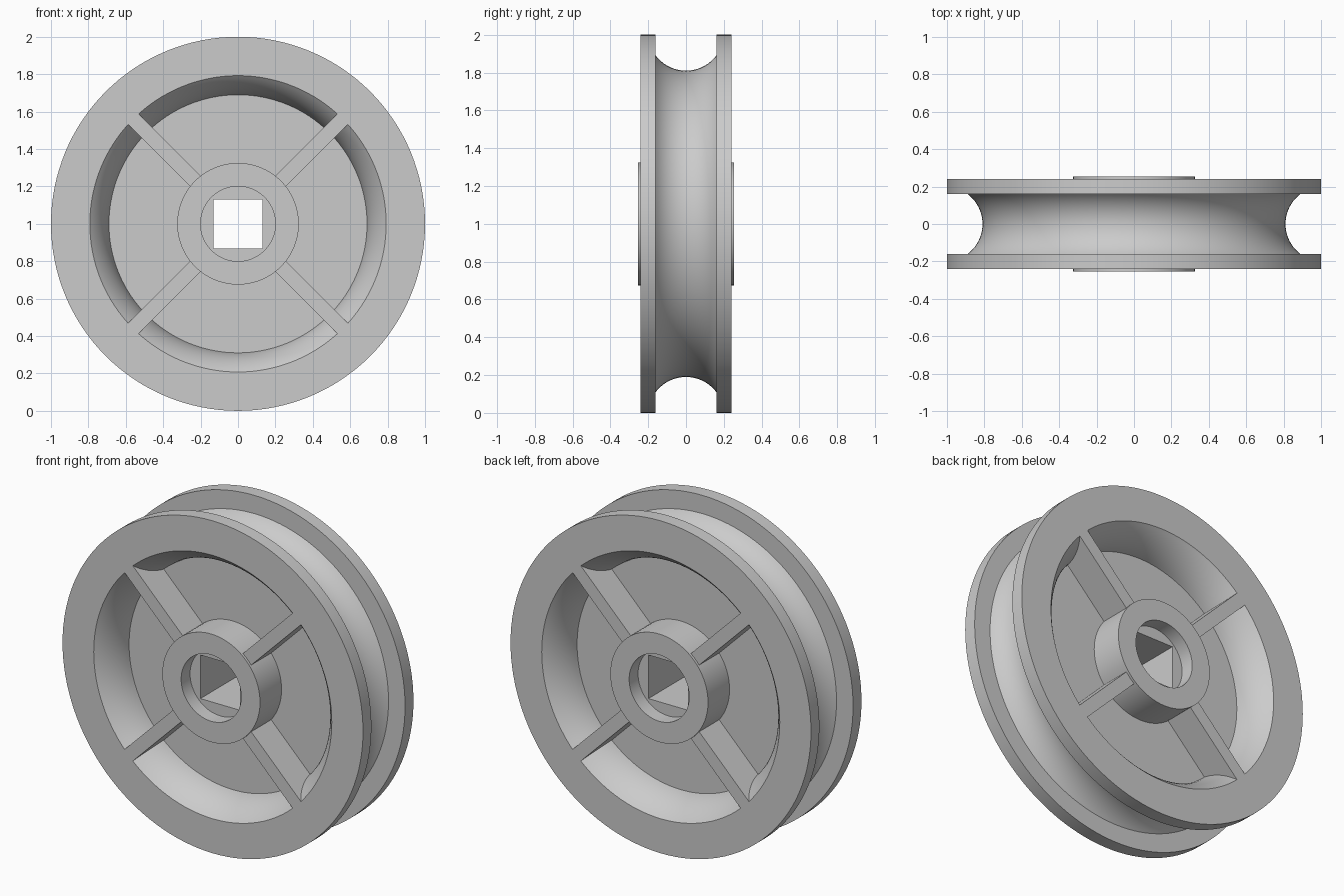
import bpy, bmesh, math
from mathutils import Matrix, Vector

if "Cube" in bpy.data.objects:
    bpy.data.objects.remove(bpy.data.objects["Cube"])

SEGMENTS = 128
CENTRE_Z = 1.0


def make_object(name, bm):
    bmesh.ops.recalc_face_normals(bm, faces=bm.faces)
    mesh = bpy.data.meshes.new(name)
    bm.to_mesh(mesh)
    bm.free()
    obj = bpy.data.objects.new(name, mesh)
    bpy.context.collection.objects.link(obj)
    return obj


def arc(radius, y0, y1, steps):
    """Points (r, y) on a circle around the groove centre, from y0 to y1."""
    a0, a1 = math.asin(y0 / radius), math.asin(y1 / radius)
    angles = [a0 + (a1 - a0) * i / steps for i in range(steps + 1)]
    return [(1.01 - radius * math.cos(a), radius * math.sin(a)) for a in angles]


def lathe(name, profile):
    """Turn an (r, y) profile, closed on the axis, around the y axis."""
    bm = bmesh.new()
    verts = [bm.verts.new((r, y, CENTRE_Z)) for r, y in profile]
    edges = [bm.edges.new(pair) for pair in zip(verts, verts[1:])]
    bmesh.ops.spin(bm, geom=verts + edges, cent=(0, 0, CENTRE_Z), axis=(0, 1, 0),
                   angle=math.tau, steps=SEGMENTS, use_merge=True)
    bmesh.ops.remove_doubles(bm, verts=bm.verts, dist=1e-5)
    return make_object(name, bm)


def add_box(bm, centre, size, turn=0.0):
    """Box placed relative to the axle, then turned around it."""
    m = (Matrix.Translation((0, 0, CENTRE_Z)) @ Matrix.Rotation(turn, 4, 'Y')
         @ Matrix.Translation(centre) @ Matrix.Diagonal((*size, 1)))
    bmesh.ops.create_cube(bm, size=1, matrix=m)


def apply_boolean(target, tool, operation):
    tool.hide_render = True
    mod = target.modifiers.new(operation.lower(), 'BOOLEAN')
    mod.operation, mod.object, mod.solver = operation, tool, 'EXACT'
    bpy.context.view_layer.objects.active = target
    bpy.ops.object.modifier_apply(modifier=mod.name)
    bpy.data.objects.remove(tool)


# Wheel: front half of the section from bore to rim, then its mirror
half = [(0, -0.17), (0.2, -0.17), (0.2, -0.255), (0.325, -0.255), (0.325, -0.05)]
half += arc(0.324, -0.05, -0.24, 12)
half += [(1.0, -0.24), (1.0, -0.16)]
half += arc(0.2, -0.16, 0, 12)
wheel = lathe("pulley_wheel", half + [(r, -y) for r, y in reversed(half[:-1])])

# Four diagonal spokes, flush with both rim faces
bm = bmesh.new()
for i in range(4):
    add_box(bm, (0.53, 0, 0), (0.54, 0.48, 0.078), math.radians(45 + 90 * i))
apply_boolean(wheel, make_object("spokes", bm), 'UNION')

# Square axle hole
bm = bmesh.new()
add_box(bm, (0, 0, 0), (0.262, 1, 0.262))
apply_boolean(wheel, make_object("axle_cutter", bm), 'DIFFERENCE')

# Smooth curved surfaces, crisp edges
bpy.ops.object.select_all(action='DESELECT')
wheel.select_set(True)
bpy.context.view_layer.objects.active = wheel
bpy.ops.object.shade_smooth_by_angle(angle=math.radians(25))
